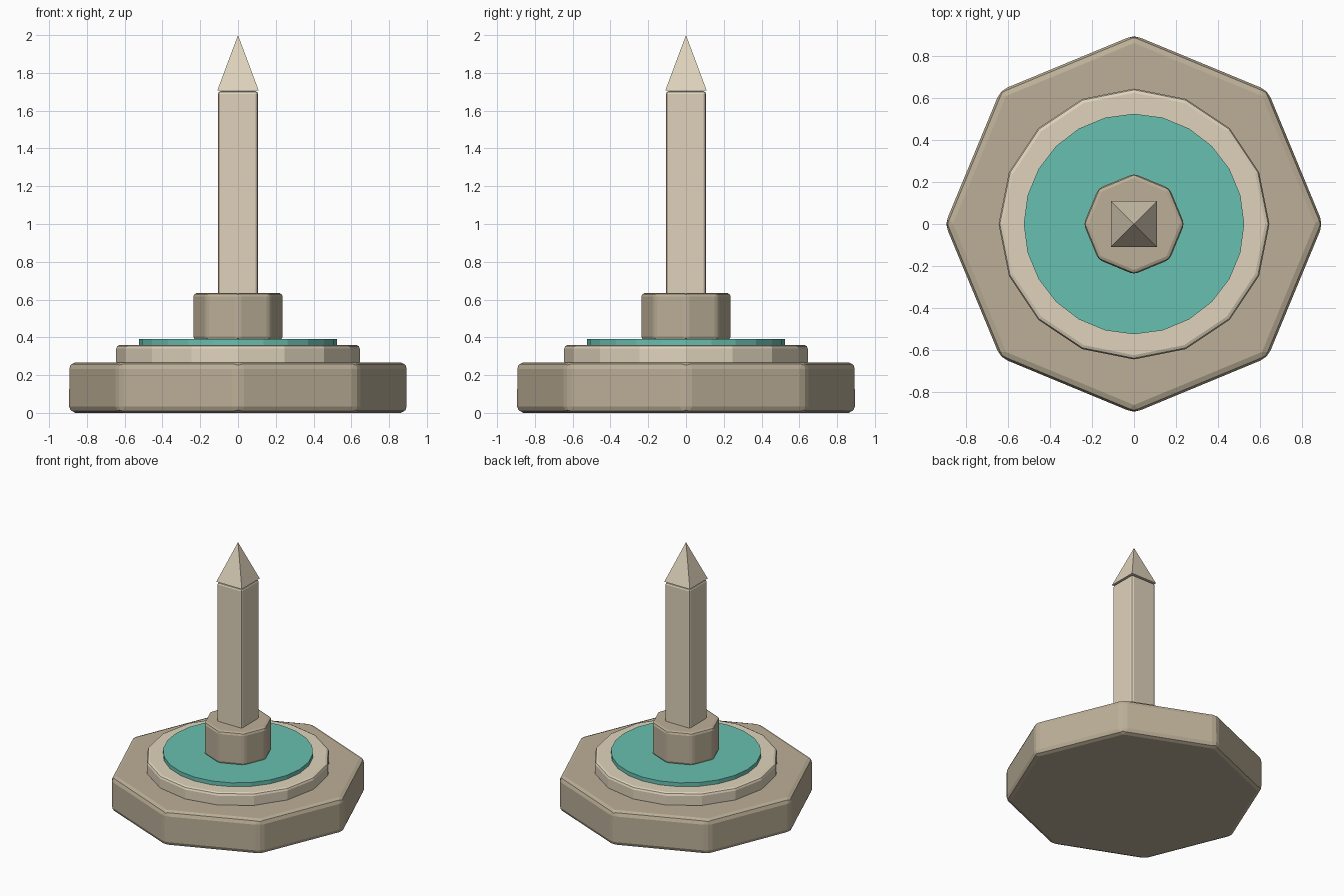
import bpy
from math import pi, sqrt

if "Cube" in bpy.data.objects:
    bpy.data.objects.remove(bpy.data.objects["Cube"])


def material(name, rgb):
    m = bpy.data.materials.new(name)
    m.diffuse_color = (*rgb, 1)
    m.use_nodes = True
    m.node_tree.nodes["Principled BSDF"].inputs["Base Color"].default_value = m.diffuse_color
    return m


stone = material("stone", (0.50, 0.43, 0.31))
pale = material("pale_stone", (0.74, 0.65, 0.50))
teal = material("teal", (0.14, 0.53, 0.44))


def prism(name, sides, r, z0, z1, mat, bevel=0, r_top=None, turn=0):
    """Upright prism or cone with flat faces and an optional rounded edge."""
    bpy.ops.mesh.primitive_cone_add(
        vertices=sides, radius1=r, radius2=r if r_top is None else r_top,
        depth=z1 - z0, location=(0, 0, (z0 + z1) / 2), rotation=(0, 0, turn))
    ob = bpy.context.object
    ob.name = name
    ob.data.materials.append(mat)
    if bevel:
        b = ob.modifiers.new("Bevel", 'BEVEL')
        b.width = bevel
        b.segments = 2
        b.limit_method = 'ANGLE'
        b.angle_limit = pi / 6
    return ob


# Stepped plinth
prism("base", 8, 0.90, 0, 0.268, stone, 0.035)
prism("upper_step", 16, 0.645, 0.25, 0.36, pale, 0.02)
# Coloured disc and hub
prism("inlay_disc", 24, 0.525, 0.34, 0.39, teal)
prism("hub", 8, 0.24, 0.385, 0.635, stone, 0.02)
# Square obelisk shaft with pyramid tip
prism("shaft", 4, 0.106 * sqrt(2), 0.60, 1.703, pale, 0.015, turn=pi / 4)
prism("tip", 4, 0.109 * sqrt(2), 1.708, 2.0, pale, r_top=0, turn=pi / 4)
